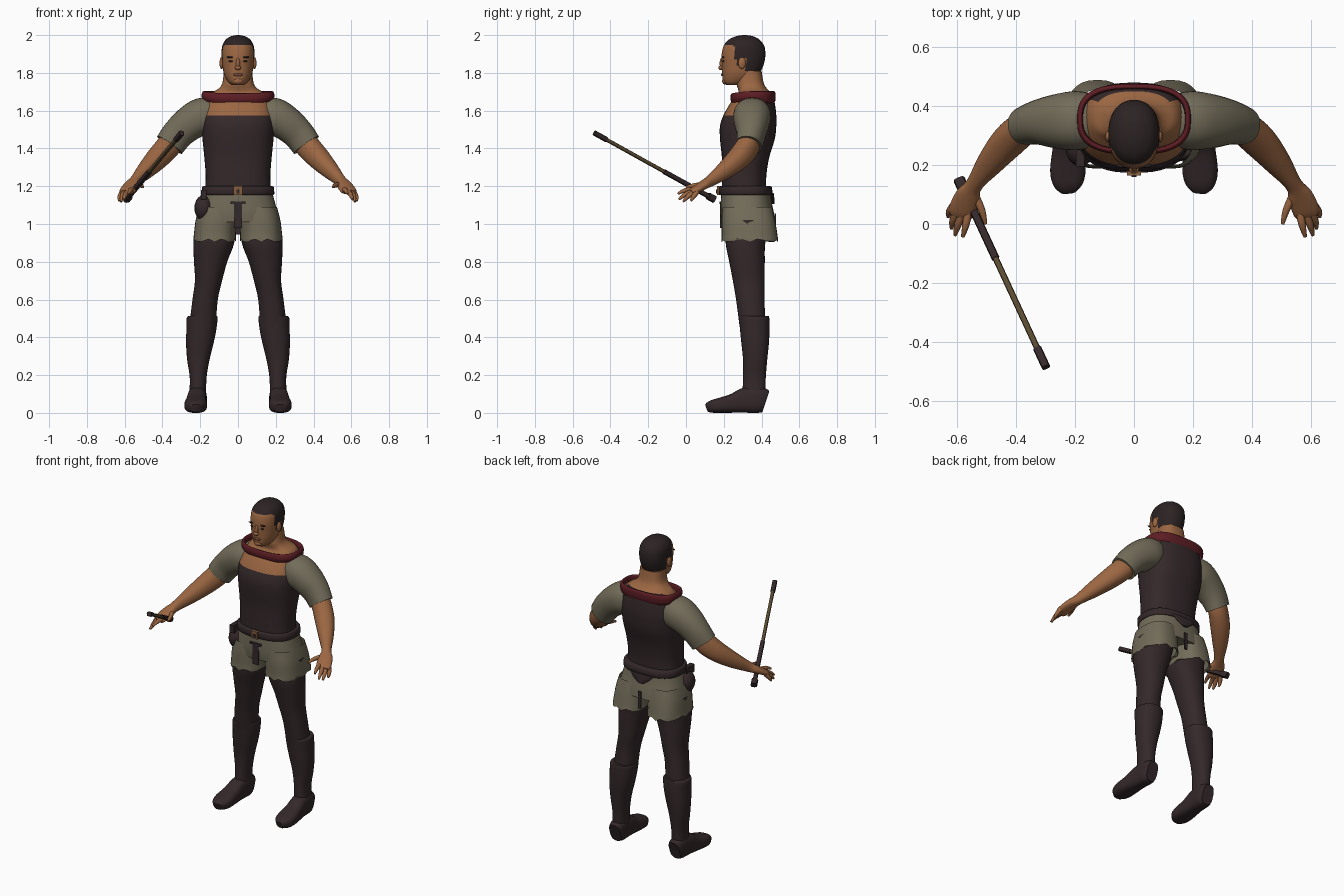
import bpy, bmesh, math
from mathutils import Vector, Matrix

cube = bpy.data.objects.get("Cube")
if cube:
    bpy.data.objects.remove(cube, do_unlink=True)


def material(name, r, g, b):
    m = bpy.data.materials.new(name)
    m.use_nodes = True
    m.diffuse_color = (r, g, b, 1)
    node = m.node_tree.nodes["Principled BSDF"]
    node.inputs["Base Color"].default_value = (r, g, b, 1)
    node.inputs["Roughness"].default_value = 0.9
    return m


SKIN = material("skin", .33, .135, .055)
LEATHER = material("dark_leather", .034, .021, .023)
HAIR = material("dark_hair", .026, .017, .017)
CLOTH = material("olive_cloth", .17, .15, .10)
RED = material("red_scarf", .11, .013, .018)
WOOD = material("wood", .10, .068, .03)
BRONZE = material("bronze", .24, .11, .045)
LIP = material("lip", .2, .07, .04)


def finish(name, bm, mats, rule=None, angle=45):
    """Turn a bmesh into a named object, smooth and coloured by rule."""
    bmesh.ops.recalc_face_normals(bm, faces=bm.faces)
    if rule:
        for f in bm.faces:
            f.material_index = rule(f.calc_center_median())
    me = bpy.data.meshes.new(name)
    bm.to_mesh(me)
    bm.free()
    for m in mats:
        me.materials.append(m)
    me.shade_smooth()
    me.set_sharp_from_angle(angle=math.radians(angle))
    ob = bpy.data.objects.new(name, me)
    bpy.context.collection.objects.link(ob)
    return ob


def spline(rows, sub):
    """Smooth interpolation through the control rows."""
    out = []
    for i in range(len(rows) - 1):
        p = [rows[max(0, min(len(rows) - 1, i + k))] for k in (-1, 0, 1, 2)]
        for j in range(sub):
            t = j / sub
            out.append([b + .5 * t * (c - a + t * (2 * a - 5 * b + 4 * c - d + t * (3 * (b - c) + d - a)))
                        for a, b, c, d in zip(*p)])
    return out + [list(rows[-1])]


def loft(name, rows, mats, along=False, p=2.2, n=32, sub=4, caps=True, rule=None, warp=None, side=1):
    """Skin rounded sections (x, y, z, half width, half depth); along turns them to the path."""
    rows = spline(rows, sub)
    bm = bmesh.new()
    rings = []
    for i, (x, y, z, a, b) in enumerate(rows):
        u, v = Vector((1, 0, 0)), Vector((0, 1, 0))
        if along:
            t = Vector(rows[min(i + 1, len(rows) - 1)][:3]) - Vector(rows[max(i - 1, 0)][:3])
            u = t.cross(Vector((0, 0, 1))).normalized()
            v = u.cross(t).normalized()
        ring = []
        for k in range(n):
            c, s = math.cos(math.tau * k / n), math.sin(math.tau * k / n)
            co = Vector((x, y, z)) + u * a * math.copysign(abs(c) ** (2 / p), c) \
                + v * b * math.copysign(abs(s) ** (2 / p), s)
            if warp:
                co = warp(co)
            co.x *= side
            ring.append(bm.verts.new(co))
        rings.append(ring)
    for r, q in zip(rings, rings[1:]):
        for k in range(n):
            bm.faces.new((r[k], r[(k + 1) % n], q[(k + 1) % n], q[k]))
    if caps:
        bm.faces.new(rings[0])
        bm.faces.new(rings[-1])
    return finish(name, bm, mats, rule)


def body(rows):
    """Rows (z, half width, front y, back y) to centred sections."""
    return [(0, (f + b) / 2, z, w, (b - f) / 2) for z, w, f, b in rows]


def ball(name, centre, radii, mat, n=16):
    bm = bmesh.new()
    bmesh.ops.create_uvsphere(bm, u_segments=n, v_segments=n // 2 + 2, radius=1,
                              matrix=Matrix.Translation(centre) @ Matrix.Diagonal((*radii, 1)))
    return finish(name, bm, [mat])


def box(name, centre, size, mat):
    bm = bmesh.new()
    bmesh.ops.create_cube(bm, size=1, matrix=Matrix.Translation(centre) @ Matrix.Diagonal((*size, 1)))
    return finish(name, bm, [mat])


# Torso: tunic with a wide front neckline, bare chest and neck
def torso_rule(c):
    return 1 if c.z < 1.575 or (c.y > .415 and c.z < 1.695) else 0


loft("torso", body([(1.16, .176, .19, .425), (1.25, .171, .19, .425), (1.35, .178, .19, .44),
                    (1.45, .188, .18, .47), (1.52, .192, .18, .478), (1.575, .19, .198, .478),
                    (1.64, .172, .235, .47), (1.69, .145, .275, .455), (1.715, .105, .275, .43),
                    (1.745, .083, .268, .412), (1.81, .075, .28, .40)]),
     [SKIN, LEATHER], p=2.5, n=48, rule=torso_rule)


# Loose scarf: dips at the front, deeper at the back
def scarf_warp(co):
    front = max(0, (.36 - co.y) / .12)
    if co.y > .4 and co.z < 1.67:
        co.z -= .012
    co.z -= .012 * front * front
    return co


loft("scarf", [(0, .355, 1.652, .183, .113), (0, .355, 1.675, .193, .12), (0, .355, 1.70, .188, .116),
               (0, .355, 1.698, .176, .104), (0, .355, 1.655, .172, .10)],
     [RED], p=2.7, n=48, caps=False, warp=scarf_warp)


# Head with a short hair cap
def hair_rule(c):
    return int(c.z > 1.948 or (c.y > .255 and c.z > 1.875) or (c.y > .262 and c.y < .28 and c.z > 1.845)
               or (c.y > .318 and c.z > 1.795))


loft("head", body([(1.735, .03, .215, .29), (1.752, .052, .198, .34), (1.79, .073, .192, .385),
                   (1.84, .083, .19, .41), (1.89, .087, .188, .42), (1.94, .084, .198, .415),
                   (1.975, .066, .225, .39), (1.994, .036, .265, .355), (2.0, .008, .30, .32)]),
     [SKIN, HAIR], n=48, sub=5, rule=hair_rule)
ball("nose_bridge", (0, .19, 1.85), (.011, .012, .03), SKIN)
ball("nose_tip", (0, .185, 1.827), (.017, .014, .012), SKIN)
ball("lips", (0, .194, 1.79), (.025, .008, .008), LIP)
ball("chin", (0, .205, 1.757), (.026, .014, .018), SKIN)
for s, side in ((1, "left"), (-1, "right")):
    ball(side + "_eye", (s * .035, .197, 1.862), (.015, .005, .005), HAIR)
    ball(side + "_eyebrow", (s * .037, .197, 1.883), (.024, .006, .005), HAIR)
    ball(side + "_ear", (s * .087, .296, 1.852), (.011, .02, .031), SKIN)

# Arms, hands and legs
for s, side in ((1, "left"), (-1, "right")):
    loft(side + "_sleeve", [(.12, .35, 1.57, .085, .09), (.19, .35, 1.568, .1, .1), (.26, .348, 1.53, .092, .092),
                            (.32, .345, 1.475, .076, .084), (.362, .335, 1.418, .066, .08)],
         [CLOTH], along=True, side=s)
    loft(side + "_arm", [(.33, .343, 1.46, .055, .06), (.37, .327, 1.41, .057, .066), (.425, .28, 1.35, .058, .06),
                         (.485, .21, 1.288, .046, .047), (.54, .135, 1.232, .029, .031),
                         (.562, .095, 1.208, .042, .024), (.583, .045, 1.178, .045, .019),
                         (.59, .025, 1.168, .036, .012)],
         [SKIN], along=True, side=s)
    fingers = {"thumb": ((.54, .1, 1.21), (.515, .045, 1.205), (.503, 0, 1.195)),
               "index": ((.56, .045, 1.182), (.57, -.005, 1.178), (.58, -.043, 1.16)),
               "middle": ((.58, .04, 1.175), (.597, -.005, 1.155), (.606, -.038, 1.13)),
               "ring": ((.598, .045, 1.172), (.614, .01, 1.145), (.618, -.015, 1.118)),
               "little": ((.612, .06, 1.172), (.626, .04, 1.145), (.629, .025, 1.122))}
    for finger, path in fingers.items():
        loft(f"{side}_{finger}_finger", [(*c, r, r) for c, r in zip(path, (.014, .012, .006))],
             [SKIN], along=True, n=10, sub=3, side=s)
    loft(side + "_leg", [(.115, .33, 1.02, .11, .12), (.128, .315, .9, .108, .105), (.145, .323, .8, .088, .094),
                         (.156, .332, .7, .072, .084), (.174, .34, .6, .067, .075), (.187, .352, .47, .07, .07)],
         [LEATHER], side=s)
    loft(side + "_boot", [(.188, .36, .512, .076, .078), (.19, .361, .5, .082, .08), (.194, .364, .44, .079, .078),
                          (.202, .366, .37, .073, .073), (.21, .366, .28, .059, .064),
                          (.211, .362, .18, .044, .06), (.215, .358, .06, .047, .062)],
         [LEATHER], side=s)
    loft(side + "_foot", [(.213, .422, .06, .038, .06), (.214, .39, .068, .049, .068), (.217, .32, .068, .05, .068),
                          (.221, .25, .051, .055, .051), (.224, .18, .04, .06, .04), (.224, .135, .033, .05, .033),
                          (.222, .11, .025, .026, .022)],
         [LEATHER], along=True, p=2.8, side=s)

    # Ragged hem on the wide shorts
    def hem(co):
        if co.z < .92:
            co.z += .008 * math.sin(co.x * 90) + .006 * math.sin(co.y * 70)
        return co

    loft(side + "_shorts_leg", [(.108, .325, 1.09, .098, .132), (.116, .33, 1.02, .108, .142),
                                (.122, .336, .95, .111, .147), (.124, .338, .908, .112, .15),
                                (.124, .338, .925, .1, .138)],
         [CLOTH], p=2.5, caps=False, warp=hem, side=s)

# Hips, belt and trimmings
loft("shorts_hips", body([(1.18, .178, .187, .445), (1.12, .194, .184, .453), (1.06, .21, .184, .465),
                          (1.01, .218, .19, .472)]), [CLOTH], p=2.5, n=48)
loft("belt", body([(1.154, .186, .18, .45), (1.16, .192, .174, .457), (1.194, .19, .174, .455),
                   (1.2, .182, .18, .448)]), [LEATHER], p=2.5, n=48, sub=2)
box("buckle", (0, .171, 1.177), (.046, .014, .046), BRONZE)
box("buckle_slot", (0, .163, 1.172), (.018, .006, .02), LEATHER)
box("front_strap", (0, .181, 1.113), (.08, .009, .014), LEATHER)
box("front_slit", (0, .184, 1.045), (.04, .009, .13), LEATHER)
box("back_slit", (0, .473, 1.0), (.02, .009, .11), LEATHER)
loft("back_flap", [(0, .452, 1.165, .085, .012), (0, .458, 1.135, .06, .01), (0, .463, 1.105, .018, .006)],
     [LEATHER], sub=2, n=16)
ball("belt_pouch", (-.182, .255, 1.085), (.049, .06, .068), LEATHER)
box("pouch_strap", (-.182, .235, 1.155), (.03, .08, .05), LEATHER)

# Short staff held in the right hand
butt, tip = Vector((-.592, .15, 1.13)), Vector((-.298, -.485, 1.482))


def staff_part(name, start, end, r, mat):
    rows = [(*butt.lerp(tip, t), r, r) for t in (start, end)]
    loft(name, rows, [mat], along=True, n=8, sub=1, p=3)


staff_part("staff_shaft", .02, .98, .0105, WOOD)
staff_part("staff_grip", .03, .42, .0135, LEATHER)
staff_part("staff_pommel", 0, .05, .02, LEATHER)
staff_part("staff_cap", .9, 1, .0145, LEATHER)
